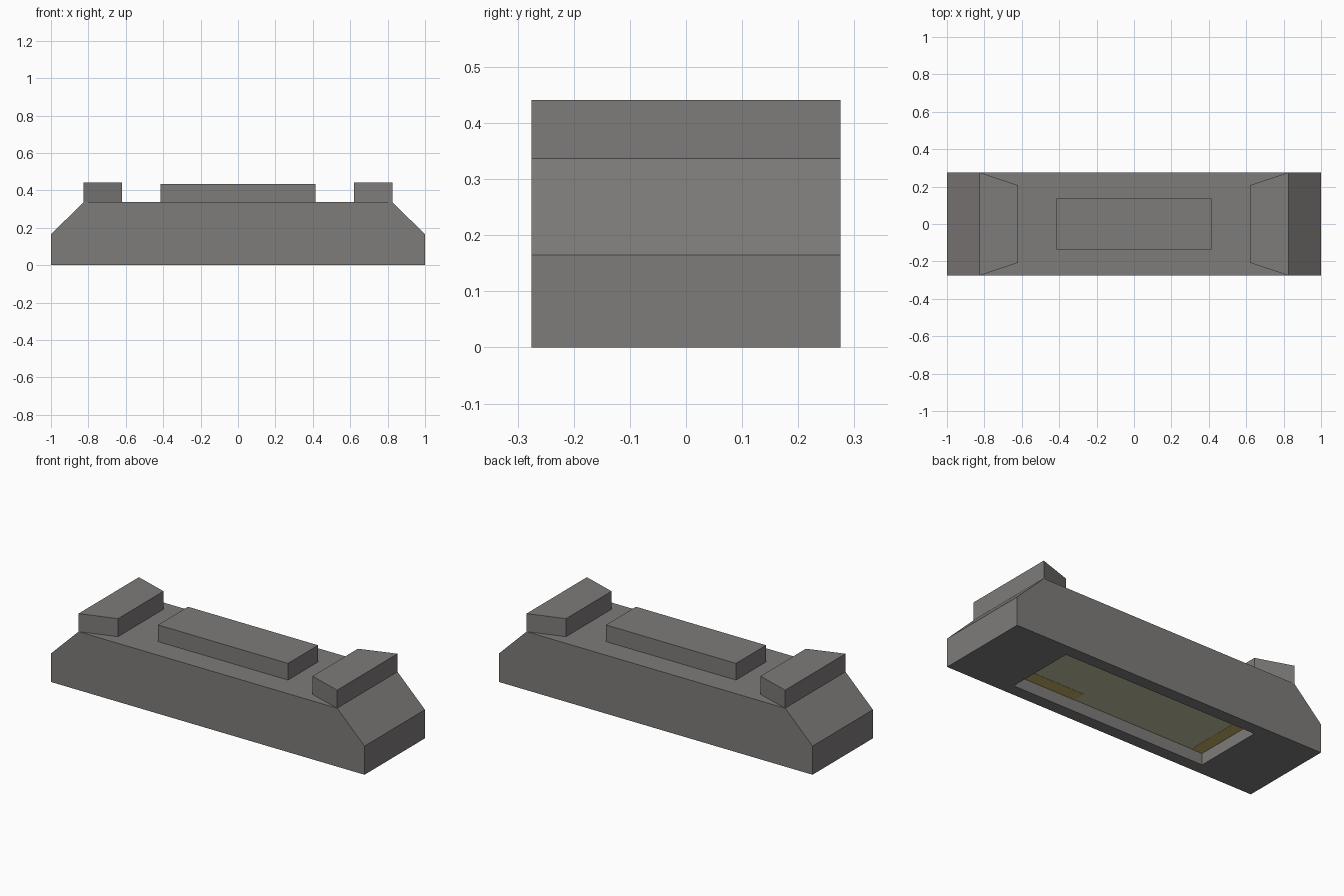
import bpy
import bmesh

if "Cube" in bpy.data.objects:
    bpy.data.objects.remove(bpy.data.objects["Cube"])


def material(name, rgb):
    m = bpy.data.materials.new(name)
    m.diffuse_color = (*rgb, 1)
    m.use_nodes = True
    m.node_tree.nodes["Principled BSDF"].inputs["Base Color"].default_value = m.diffuse_color
    return m


GREY = material("warm grey", (0.21, 0.20, 0.195))
PALE = material("pale yellow", (0.56, 0.54, 0.37))
YELLOW = material("amber yellow", (0.54, 0.43, 0.14))


def prism(name, points, depth, mat):
    """Extrude a closed polygon of 3D points along the vector depth."""
    bm = bmesh.new()
    face = bm.faces.new([bm.verts.new(p) for p in points])
    ext = bmesh.ops.extrude_face_region(bm, geom=[face], use_keep_orig=True)
    moved = [g for g in ext["geom"] if isinstance(g, bmesh.types.BMVert)]
    bmesh.ops.translate(bm, verts=moved, vec=depth)
    bmesh.ops.recalc_face_normals(bm, faces=bm.faces)
    mesh = bpy.data.meshes.new(name)
    bm.to_mesh(mesh)
    bm.free()
    obj = bpy.data.objects.new(name, mesh)
    bpy.context.collection.objects.link(obj)
    mesh.materials.append(mat)
    return obj


def box(name, x0, x1, y0, y1, z0, z1, mat):
    pts = [(x0, y0, z0), (x1, y0, z0), (x1, y1, z0), (x0, y1, z0)]
    return prism(name, pts, (0, 0, z1 - z0), mat)


W, TOP = 0.275, 0.337

# Main body with sloped ends
right = [(1, 0), (1, 0.165), (0.825, TOP)]
profile = right + [(-x, z) for x, z in reversed(right)]
body = prism("body", [(x, -W, z) for x, z in profile], (0, 2 * W, 0), GREY)

# Shallow recess in the underside
cutter = box("recess_cutter", -0.62, 0.62, -0.205, 0.205, -0.1, 0.072, GREY)
cutter.hide_render = True
cutter.hide_viewport = True
cut = body.modifiers.new("recess", 'BOOLEAN')
cut.operation = 'DIFFERENCE'
cut.solver = 'EXACT'
cut.object = cutter

# Tapered end blocks on top
for side, s in (("right", 1), ("left", -1)):
    pts = [(s * 0.62, -0.207, TOP), (s * 0.825, -W, TOP),
           (s * 0.825, W, TOP), (s * 0.62, 0.207, TOP)]
    prism(side + "_end_block", pts, (0, 0, 0.104), GREY)

# Raised centre block
box("centre_block", -0.415, 0.415, -0.137, 0.137, TOP, 0.433, GREY)

# Panel in the recess, with two amber patches
box("recess_panel", -0.62, 0.62, -0.205, 0.205, 0.067, 0.072, PALE)
box("long_patch", 0.22, 0.62, -0.205, -0.13, 0.066, 0.067, YELLOW)
box("end_patch", -0.62, -0.55, -0.205, 0.205, 0.066, 0.067, YELLOW)
